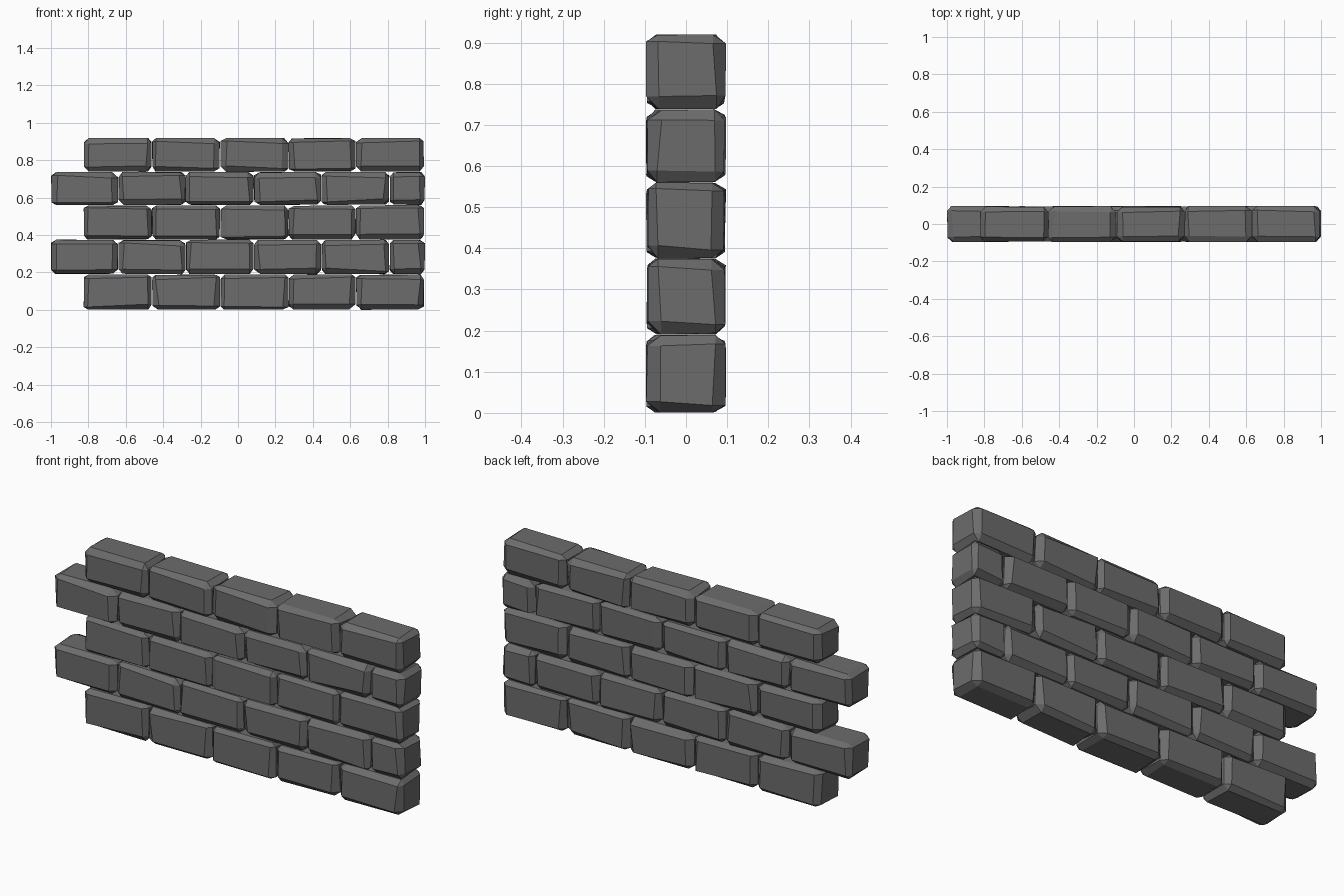
import bpy, bmesh, random
from mathutils import Vector

if "Cube" in bpy.data.objects:
    bpy.data.objects.remove(bpy.data.objects["Cube"])

random.seed(7)

stone = bpy.data.materials.new("dark_grey_stone")
stone.diffuse_color = (0.15, 0.15, 0.15, 1)
stone.use_nodes = True
stone.node_tree.nodes["Principled BSDF"].inputs["Base Color"].default_value = stone.diffuse_color


def brick(name, x0, x1, z0, z1):
    """Chamfered block whose eight corners are each cut back by a different amount."""
    bm = bmesh.new()
    bmesh.ops.create_cube(bm, size=2)
    bmesh.ops.bevel(bm, geom=bm.edges[:], offset=0.2, segments=1, affect='EDGES')
    half = Vector(((x1 - x0) / 2, random.uniform(0.094, 0.098), (z1 - z0) / 2))
    mid = Vector(((x0 + x1) / 2, 0, (z0 + z1) / 2))
    corners = {}
    for v in bm.verts:
        key = tuple(c > 0 for c in v.co)
        if key not in corners:
            corners[key] = [random.uniform(0.018, 0.038),
                            random.uniform(0.022, 0.036),
                            random.uniform(0.014, 0.034)]
        cut = corners[key]
        v.co = mid + Vector([(1 if v.co[i] > 0 else -1) *
                             (half[i] - (random.uniform(0, 0.004) if abs(v.co[i]) > 0.95 else cut[i]))
                             for i in range(3)])
    bmesh.ops.recalc_face_normals(bm, faces=bm.faces[:])
    mesh = bpy.data.meshes.new(name)
    bm.to_mesh(mesh)
    bm.free()
    mesh.materials.append(stone)
    bpy.context.collection.objects.link(bpy.data.objects.new(name, mesh))


# courses in running bond: odd courses of five, even ones shifted with a half brick
long_joints = [-0.825, -0.46, -0.095, 0.27, 0.63, 0.995]
shifted_joints = [-1.0, -0.64, -0.28, 0.085, 0.445, 0.81, 1.0]
levels = [0.0, 0.19, 0.375, 0.56, 0.738, 0.92]
for row in range(5):
    joints = shifted_joints if row % 2 else long_joints
    for i in range(len(joints) - 1):
        brick(f"brick_row{row + 1}_{i + 1}", joints[i], joints[i + 1],
              levels[row], levels[row + 1])
